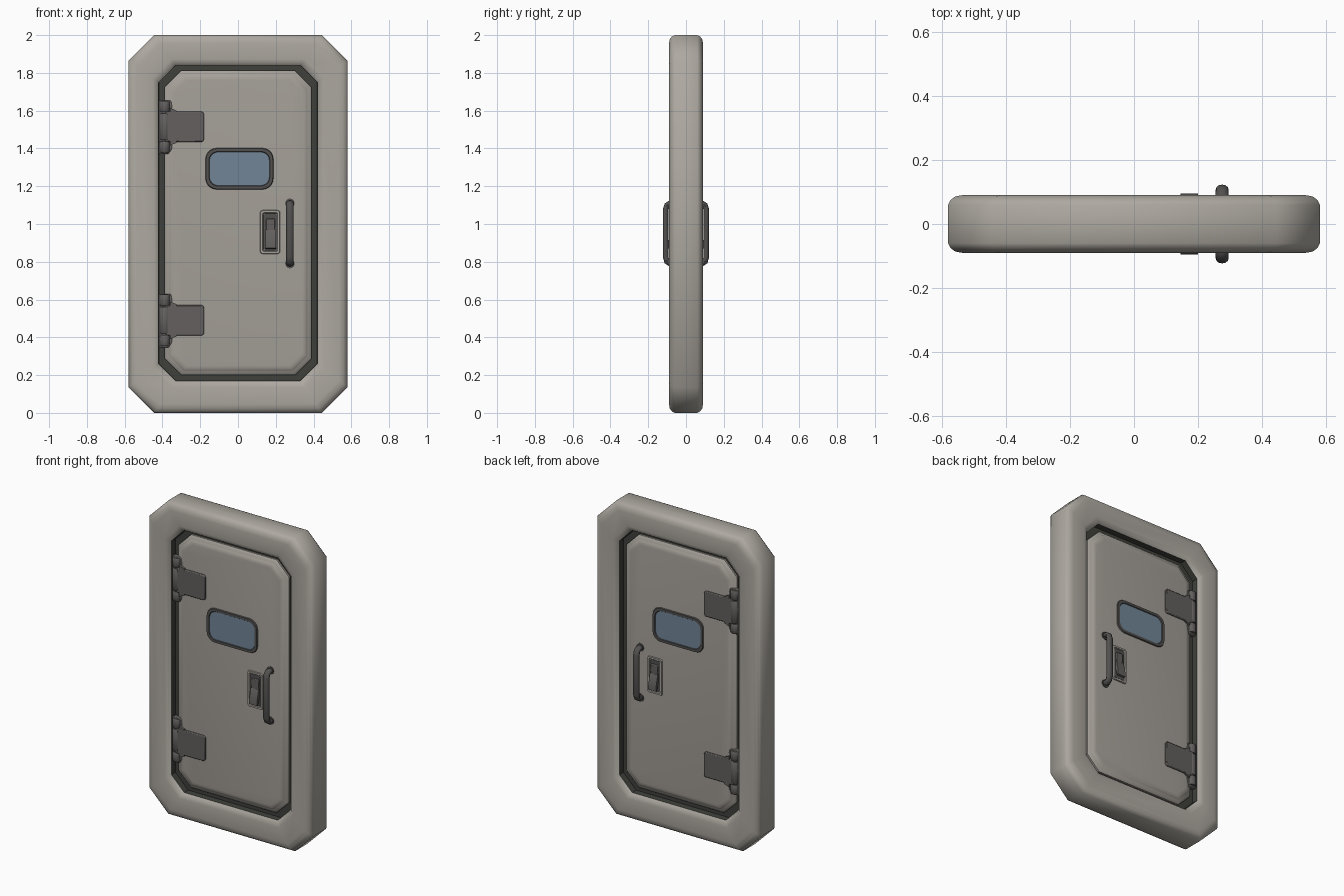
import bpy, bmesh, math
from mathutils import Vector

if "Cube" in bpy.data.objects:
    bpy.data.objects.remove(bpy.data.objects["Cube"])


def material(name, rgb):
    m = bpy.data.materials.new(name)
    m.diffuse_color = (*rgb, 1)
    m.use_nodes = True
    m.node_tree.nodes["Principled BSDF"].inputs["Base Color"].default_value = m.diffuse_color
    return m


SHELL = material("warm grey shell", (0.42, 0.395, 0.355))
PANEL = material("door panel grey", (0.375, 0.35, 0.315))
SEAL = material("dark seal", (0.05, 0.053, 0.044))
STEEL = material("hinge steel", (0.125, 0.117, 0.112))
TRIM = material("dark trim", (0.085, 0.082, 0.08))
GLASS = material("blue glass", (0.165, 0.235, 0.31))


def outline(x0, x1, z0, z1, r, n=1):
    """Rectangle with chamfered (n=1) or rounded corners, as (x, z) points."""
    pts = []
    for k, (cx, cz) in enumerate(((x1 - r, z1 - r), (x0 + r, z1 - r), (x0 + r, z0 + r), (x1 - r, z0 + r))):
        for i in range(n + 1):
            a = math.pi / 2 * (k + i / n)
            pts.append((cx + r * math.cos(a), cz + r * math.sin(a)))
    return pts


def loft(name, rings, mats, closed=False, face_mats=None, angle=40):
    """Skin equal-length rings of points; cap the ends unless closed."""
    bm = bmesh.new()
    vs = [[bm.verts.new(p) for p in ring] for ring in rings]
    n = len(rings[0])
    for i in range(len(rings) if closed else len(rings) - 1):
        a, b = vs[i], vs[(i + 1) % len(vs)]
        for j in range(n):
            f = bm.faces.new((a[j], a[(j + 1) % n], b[(j + 1) % n], b[j]))
            f.material_index = face_mats[i] if face_mats else 0
    if not closed:
        bm.faces.new(vs[0])
        bm.faces.new(vs[-1])
    bmesh.ops.recalc_face_normals(bm, faces=bm.faces)
    for f in bm.faces:
        f.smooth = True
    for e in bm.edges:
        e.smooth = e.calc_face_angle(0) < math.radians(angle)
    me = bpy.data.meshes.new(name)
    bm.to_mesh(me)
    bm.free()
    for m in mats:
        me.materials.append(m)
    ob = bpy.data.objects.new(name, me)
    bpy.context.collection.objects.link(ob)
    return ob


def at_y(pts, y):
    return [(x, y, z) for x, z in pts]


def plate(name, pts, y0, y1, mat, bevel=0.0):
    """Flat plate with an outline in x-z, between two depths."""
    ob = loft(name, [at_y(pts, y0), at_y(pts, y1)], [mat])
    if bevel:
        b = ob.modifiers.new("bevel", "BEVEL")
        b.width, b.segments, b.limit_method = bevel, 2, 'ANGLE'
    return ob


# Outer frame: cross-section (0 = outer outline, 1 = opening) swept round
outer = outline(-0.58, 0.58, 0, 2, 0.135)
inner = outline(-0.42, 0.42, 0.17, 1.84, 0.09)


def blend(t):
    return [(a[0] + (b[0] - a[0]) * t, a[1] + (b[1] - a[1]) * t) for a, b in zip(outer, inner)]


half = [(0, 0.06), (0.05, 0.075), (0.14, 0.086), (0.28, 0.09), (0.8, 0.09), (0.92, 0.084), (1, 0.07), (1.01, 0.03)]
section = [(t, -y) for t, y in half] + [(t, y) for t, y in reversed(half)]
loft("door_frame", [at_y(blend(t), y) for t, y in section], [SHELL, SEAL], True,
     [1 if 6 <= i <= 8 else 0 for i in range(16)])

# Dark seal filling the gap between frame and panel
plate("seal", outline(-0.43, 0.43, 0.16, 1.85, 0.09), -0.032, 0.032, SEAL)

# Door panel: flange with a softly raised field on both faces
steps = [(0, 0.02, 0.088), (0, 0.043, 0.088), (0.006, 0.05, 0.086), (0.018, 0.053, 0.08),
         (0.026, 0.06, 0.076), (0.036, 0.065, 0.072), (0.05, 0.067, 0.068)]


def panel_ring(d, y, c):
    return at_y(outline(-0.388 + d, 0.39 - d, 0.2 + d, 1.812 - d, c), y)


loft("door_panel", [panel_ring(d, -y, c) for d, y, c in reversed(steps)] +
     [panel_ring(d, y, c) for d, y, c in steps], [PANEL])


def rim(name, box, r, w, y0, y1, s, mat):
    """Raised rounded ring around a rectangular box."""
    x0, x1, z0, z1 = box
    o = lambda d: outline(x0 + d, x1 - d, z0 + d, z1 - d, r - d * 0.6, 5)
    return loft(name, [at_y(o(0), s * y0), at_y(o(w * 0.2), s * y1),
                       at_y(o(w * 0.7), s * y1), at_y(o(w), s * y0)], [mat], True)


def handle(name, s):
    """Bent grab bar swept along a path in y-z."""
    path = [Vector((s * y, z)) for y, z in
            ((0.06, 0.79), (0.085, 0.79), (0.1, 0.8), (0.108, 0.825), (0.108, 1.075),
             (0.1, 1.1), (0.085, 1.11), (0.06, 1.11))]
    rings = []
    for i, p in enumerate(path):
        t = (path[min(i + 1, 7)] - path[max(i - 1, 0)]).normalized()
        side = Vector((-t.y, t.x))
        ring = []
        for k in range(12):
            a = math.tau * k / 12
            q = p + side * 0.015 * math.sin(a)
            ring.append((0.275 + 0.02 * math.cos(a), q.x, q.y))
        rings.append(ring)
    loft(name, rings, [TRIM])


for s, side in ((-1, "front"), (1, "back")):
    # Window
    rim(side + "_window_rim", (-0.175, 0.19, 1.18, 1.405), 0.06, 0.03, 0.06, 0.074, s, TRIM)
    plate(side + "_window_glass", outline(-0.155, 0.172, 1.198, 1.387, 0.04, 5), s * 0.062, s * 0.0695, GLASS)

    # Grab handle with round feet
    handle(side + "_handle", s)
    for z in (0.79, 1.11):
        plate(side + "_handle_foot", outline(0.25, 0.3, z - 0.025, z + 0.025, 0.025, 4), s * 0.06, s * 0.073, TRIM)

    # Latch: bezel, dark pocket, pivot block and tilted lever
    rim(side + "_latch_bezel", (0.115, 0.225, 0.84, 1.075), 0.015, 0.022, 0.06, 0.074, s, PANEL)
    plate(side + "_latch_pocket", outline(0.135, 0.205, 0.86, 1.055, 0.008), s * 0.062, s * 0.069, TRIM)
    plate(side + "_latch_pivot", outline(0.148, 0.197, 0.965, 1.03, 0.006), s * 0.062, s * 0.078, STEEL, 0.004)
    prof = ((0.066, 0.99), (0.08, 0.965), (0.095, 0.9), (0.095, 0.872), (0.086, 0.868), (0.066, 0.94))
    loft(side + "_latch_lever", [[(x, s * y, z) for y, z in prof] for x in (0.145, 0.2)], [STEEL], angle=25)

    # Hinges: leaf on the panel, tapered bracket and pin knuckles
    for z in (1.515, 0.49):
        plate(side + "_hinge_leaf", outline(-0.39, -0.18, z - 0.08, z + 0.08, 0.012, 2),
              s * 0.05, s * 0.079, STEEL, 0.005)
        plate(side + "_hinge_web", [(-0.36, z - 0.1), (-0.325, z - 0.085), (-0.325, z + 0.085), (-0.36, z + 0.1)],
              s * 0.04, s * 0.08, STEEL)
        plate(side + "_hinge_bracket",
              [(-0.418, z - 0.145), (-0.37, z - 0.145), (-0.345, z - 0.115), (-0.345, z + 0.115),
               (-0.355, z + 0.14), (-0.418, z + 0.14)], s * 0.03, s * 0.066, STEEL, 0.006)
        for dz, h in ((-0.107, 0.03), (0, 0.07), (0.107, 0.03)):
            circ = [(math.cos(math.tau * k / 12), math.sin(math.tau * k / 12)) for k in range(12)]
            loft(side + "_hinge_knuckle",
                 [[(-0.388 + 0.028 * r * c, s * 0.058 + 0.026 * r * d, z + dz + e) for c, d in circ]
                  for r, e in ((0.85, -h), (1, 0.005 - h), (1, h - 0.005), (0.85, h))], [STEEL])
